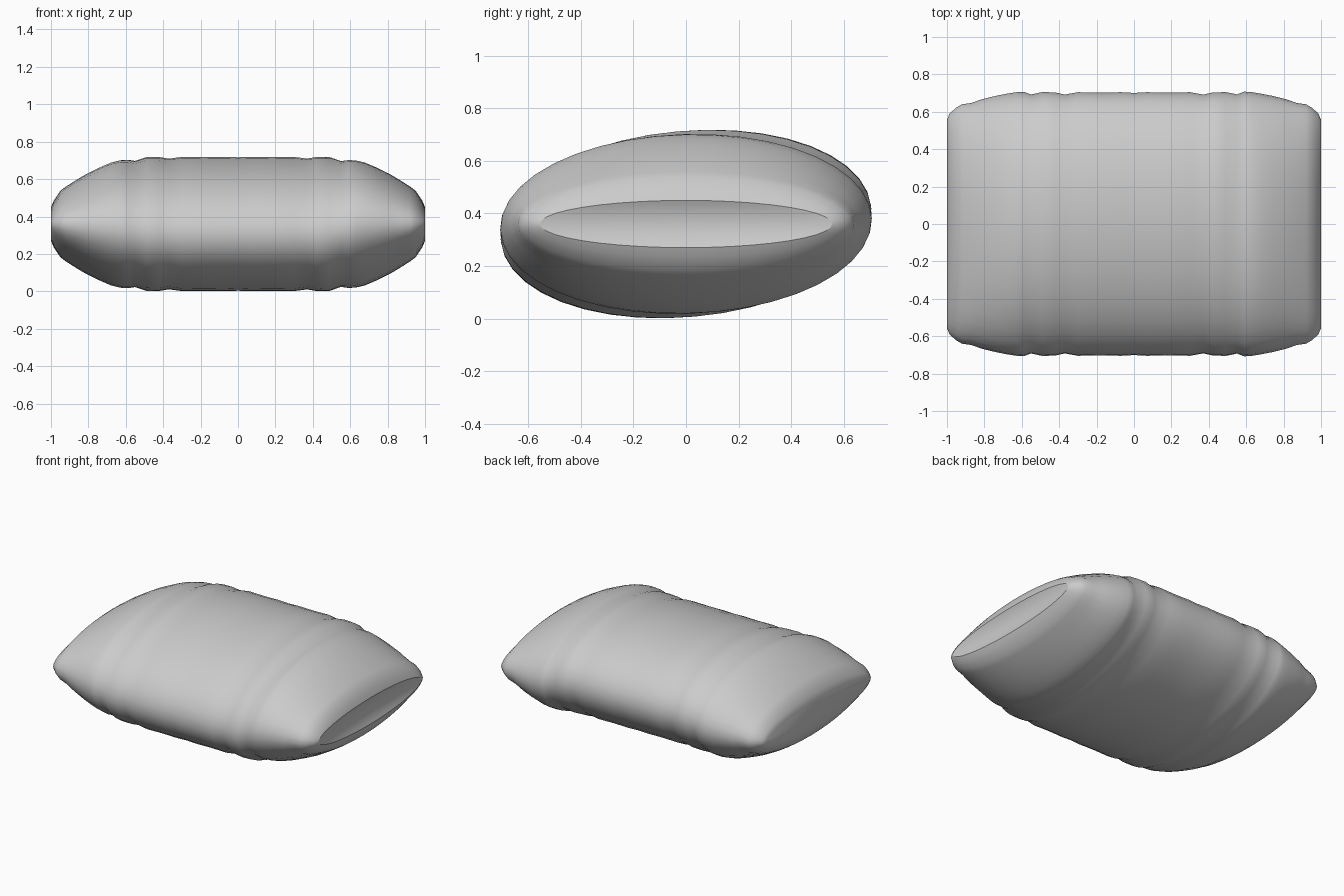
import bpy, bmesh, math

if "Cube" in bpy.data.objects:
    bpy.data.objects.remove(bpy.data.objects["Cube"])

SIDES = 40
CZ = 0.36

# half profile along x: (x, half width in y, half height in z)
HALF = [(1.0, .557, .09), (.985, .592, .125), (.95, .622, .178), (.92, .640, .20),
        (.87, .647, .232), (.81, .668, .268), (.74, .685, .302), (.68, .697, .328),
        (.63, .705, .340), (.59, .708, .342), (.55, .694, .335), (.49, .708, .354),
        (.42, .706, .354), (.37, .695, .345), (.30, .708, .354), (.18, .705, .353),
        (.07, .708, .354), (0, .704, .352)]
PROFILE = [(-x, a, b) for x, a, b in HALF] + HALF[-2::-1]

# the middle of the cushion is twisted a little about x: (x, degrees)
ROLL = [(-1, 0), (-.9, .3), (-.65, 2.3), (-.49, 4.8), (-.3, 5.5),
        (.45, 5.5), (.5, 4.8), (.6, 1.5), (.7, .3), (1, 0)]


def roll_at(x):
    for (x0, r0), (x1, r1) in zip(ROLL, ROLL[1:]):
        if x <= x1:
            return math.radians(r0 + (r1 - r0) * (x - x0) / (x1 - x0))
    return 0


bm = bmesh.new()


def ring(x, a, b):
    r = roll_at(x)
    c, s = math.cos(r), math.sin(r)
    out = []
    for i in range(SIDES):
        t = 2 * math.pi * i / SIDES
        y, z = a * math.cos(t), b * math.sin(t)
        out.append(bm.verts.new((x, y * c - z * s, CZ + y * s + z * c)))
    return out


def bridge(r0, r1):
    for i in range(SIDES):
        j = (i + 1) % SIDES
        bm.faces.new((r0[i], r0[j], r1[j], r1[i]))


# padded body with soft creases
rings = [ring(*p) for p in PROFILE]
for r0, r1 in zip(rings, rings[1:]):
    bridge(r0, r1)

# closed left end
bm.faces.new(rings[0])

# shallow hollow in the right end
last = rings[-1]
for s in (.85, .65, .4, .15):
    nxt = ring(1 - .022 * (1 - s * s), .557 * s, .09 * s)
    bridge(last, nxt)
    last = nxt
bm.faces.new(last)

bmesh.ops.recalc_face_normals(bm, faces=bm.faces[:])
for f in bm.faces:
    f.smooth = True
# crisp rim around the hollow
rim = set(rings[-1])
for e in bm.edges:
    if e.verts[0] in rim and e.verts[1] in rim:
        e.smooth = False

mesh = bpy.data.meshes.new("cushion")
bm.to_mesh(mesh)
bm.free()
mat = bpy.data.materials.new("light grey fabric")
mat.diffuse_color = (0.6, 0.6, 0.6, 1)
mat.use_nodes = True
mat.node_tree.nodes["Principled BSDF"].inputs["Base Color"].default_value = mat.diffuse_color
mesh.materials.append(mat)
bpy.context.collection.objects.link(bpy.data.objects.new("cushion", mesh))
